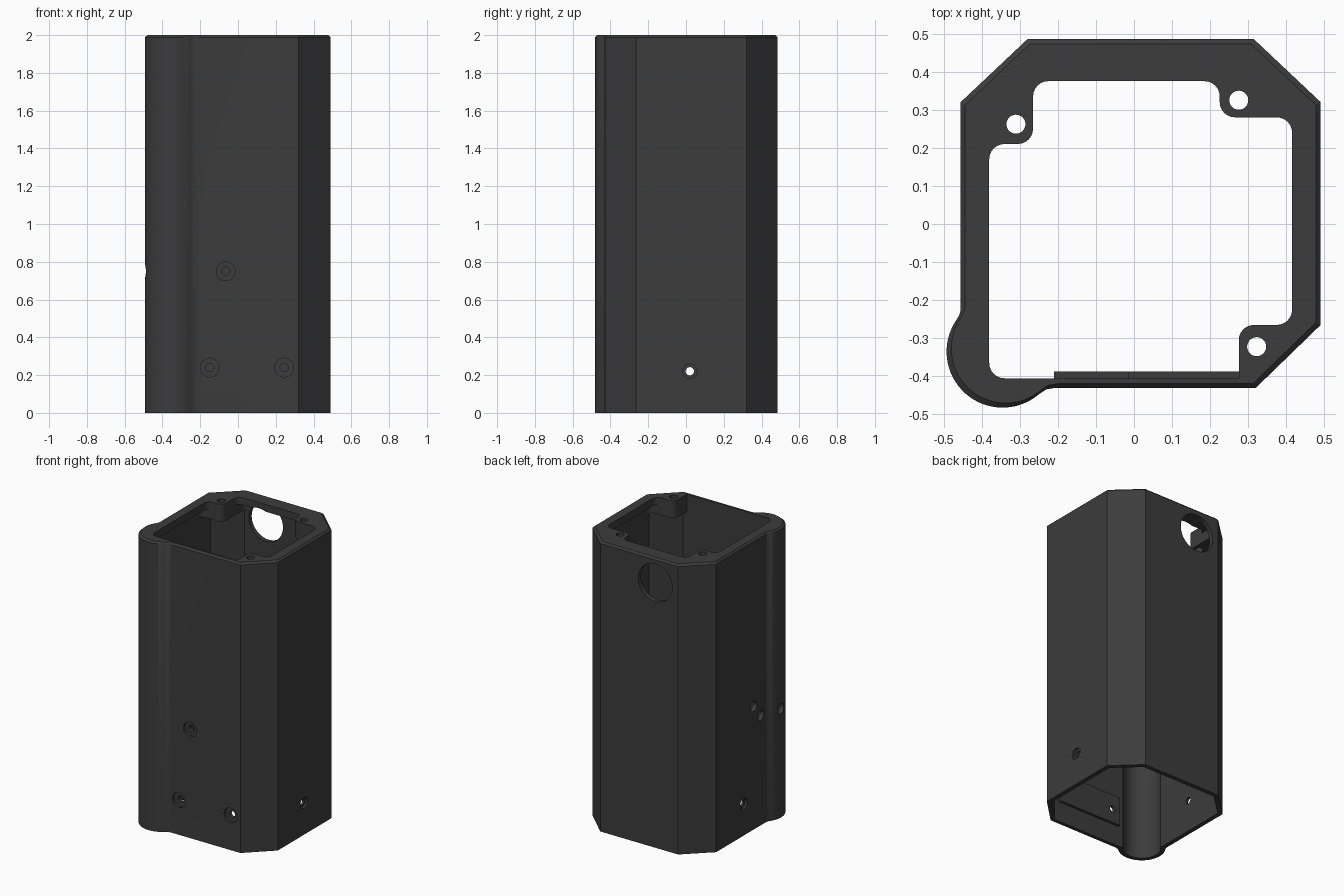
import bpy, bmesh, math
from mathutils import Vector, Matrix

if "Cube" in bpy.data.objects:
    bpy.data.objects.remove(bpy.data.objects["Cube"])

mat = bpy.data.materials.new("dark grey plastic")
mat.diffuse_color = (0.045, 0.045, 0.045, 1)
mat.use_nodes = True
mat.node_tree.nodes["Principled BSDF"].inputs["Base Color"].default_value = mat.diffuse_color


def finish(name, bm):
    bmesh.ops.recalc_face_normals(bm, faces=bm.faces)
    me = bpy.data.meshes.new(name)
    bm.to_mesh(me)
    bm.free()
    me.materials.append(mat)
    ob = bpy.data.objects.new(name, me)
    bpy.context.collection.objects.link(ob)
    return ob


def loft(name, rings):
    """Stack of (points, z) rings, capped at both ends."""
    bm = bmesh.new()
    loops = [[bm.verts.new((x, y, z)) for x, y in pts] for pts, z in rings]
    for a, b in zip(loops, loops[1:]):
        n = len(a)
        for i in range(n):
            bm.faces.new((a[i], a[(i + 1) % n], b[(i + 1) % n], b[i]))
    bm.faces.new(loops[0][::-1])
    bm.faces.new(loops[-1])
    return finish(name, bm)


def prism(name, pts, z0, z1):
    return loft(name, [(pts, z0), (pts, z1)])


def box(name, x0, x1, y0, y1, z0, z1):
    return prism(name, [(x0, y0), (x1, y0), (x1, y1), (x0, y1)], z0, z1)


def rod(name, a, b, r, seg=32):
    a, b = Vector(a), Vector(b)
    d = b - a
    rot = d.to_track_quat('Z', 'Y').to_matrix().to_4x4()
    bm = bmesh.new()
    bmesh.ops.create_cone(bm, cap_ends=True, segments=seg, radius1=r, radius2=r,
                          depth=d.length, matrix=Matrix.Translation((a + b) / 2) @ rot)
    return finish(name, bm)


def rounded(pts, r, sharp=()):
    """Round the corners of a right-angled outline."""
    out = []
    for i, p in enumerate(pts):
        p = Vector(p)
        if i in sharp:
            out.append(tuple(p))
            continue
        u = (Vector(pts[i - 1]) - p).normalized() * r
        v = (Vector(pts[(i + 1) % len(pts)]) - p).normalized() * r
        for k in range(7):
            t = k / 6 * math.pi / 2
            out.append(tuple(p + u * (1 - math.sin(t)) + v * (1 - math.cos(t))))
    return out


def combine(ob, tool, op='DIFFERENCE'):
    m = ob.modifiers.new("cut", 'BOOLEAN')
    m.operation, m.solver, m.object = op, 'EXACT', tool
    dg = bpy.context.evaluated_depsgraph_get()
    dg.update()
    me = bpy.data.meshes.new_from_object(ob.evaluated_get(dg))
    ob.modifiers.clear()
    ob.data = me
    bpy.data.objects.remove(tool)


# Outer shell: chamfered square with a round column at the front left
CX, CY, R = -0.345, -0.335, 0.147
column = [(CX + R * math.cos(math.radians(a)), CY + R * math.sin(math.radians(a)))
          for a in range(146, 311, 4)]
outer = ([(-0.28, 0.485), (-0.455, 0.32), (-0.455, -0.225), (-0.458, -0.238)] + column +
         [(-0.23, -0.434), (-0.205, -0.43), (0.32, -0.43), (0.49, -0.265),
          (0.49, 0.32), (0.315, 0.485)])
rim = [(x * 0.975, y * 0.975) for x, y in outer]
body = loft("housing", [(outer, 0), (outer, 1.988), (rim, 2)])

# Main cavity, column channel and the layer between the screw bosses
cavity = [(-0.268, 0.455), (-0.425, 0.307), (-0.425, -0.405), (0.308, -0.405),
          (0.46, -0.253), (0.46, 0.307), (0.303, 0.455)]
combine(body, prism("cavity_cutter", cavity, -0.1, 1.88))
combine(body, rod("channel_cutter", (CX, CY, -0.1), (CX, CY, 1.88), 0.118, 64))


def bossed(l, r, b):
    return [(l, -0.405), (0.275, -0.405), (0.275, -0.265), (r, -0.265), (r, 0.28),
            (0.225, 0.28), (0.225, b), (-0.265, b), (-0.265, 0.21), (l, 0.21)]


combine(body, prism("boss_cutter", rounded(bossed(-0.425, 0.46, 0.455), 0.04, (1,)), 1.8, 1.95))
combine(body, prism("opening_cutter", rounded(bossed(-0.38, 0.415, 0.375), 0.04, (1,)), 1.7, 2.1))

# Mounting pads inside the front wall
for x1, z0, z1 in ((0.275, 0.14, 0.34), (-0.015, 0.65, 0.85)):
    combine(body, box("pad", -0.21, x1, -0.415, -0.387, z0, z1), 'UNION')

# Screw holes in the top bosses
for x, y in ((-0.31, 0.262), (0.275, 0.325), (0.322, -0.322)):
    combine(body, rod("boss_hole", (x, y, 1.7), (x, y, 2.1), 0.025))

# Counterbored holes in the front wall
for x, z in ((-0.065, 0.75), (-0.15, 0.24), (0.245, 0.24)):
    combine(body, rod("bore", (x, -0.5, z), (x, -0.412, z), 0.05))
    combine(body, rod("hole", (x, -0.5, z), (x, -0.3, z), 0.022))

# Side holes: a matching pair low down, three more on the left
for s in (-1, 1):
    face = 0.455 if s < 0 else 0.49
    combine(body, rod("bore", (s * 0.6, 0.02, 0.22), (s * (face - 0.015), 0.02, 0.22), 0.038))
    combine(body, rod("hole", (s * 0.6, 0.02, 0.22), (s * 0.35, 0.02, 0.22), 0.022))
for y, z in ((-0.09, 0.85), (-0.165, 0.76), (-0.335, 0.75)):
    combine(body, rod("hole", (-0.6, y, z), (-0.4, y, z), 0.035))

# Large round port high in the back wall
combine(body, rod("port", (-0.105, 0.3, 1.83), (-0.105, 0.6, 1.83), 0.13, 48))

bpy.context.view_layer.objects.active = body
body.select_set(True)
bpy.ops.object.shade_smooth_by_angle(angle=math.radians(30))
